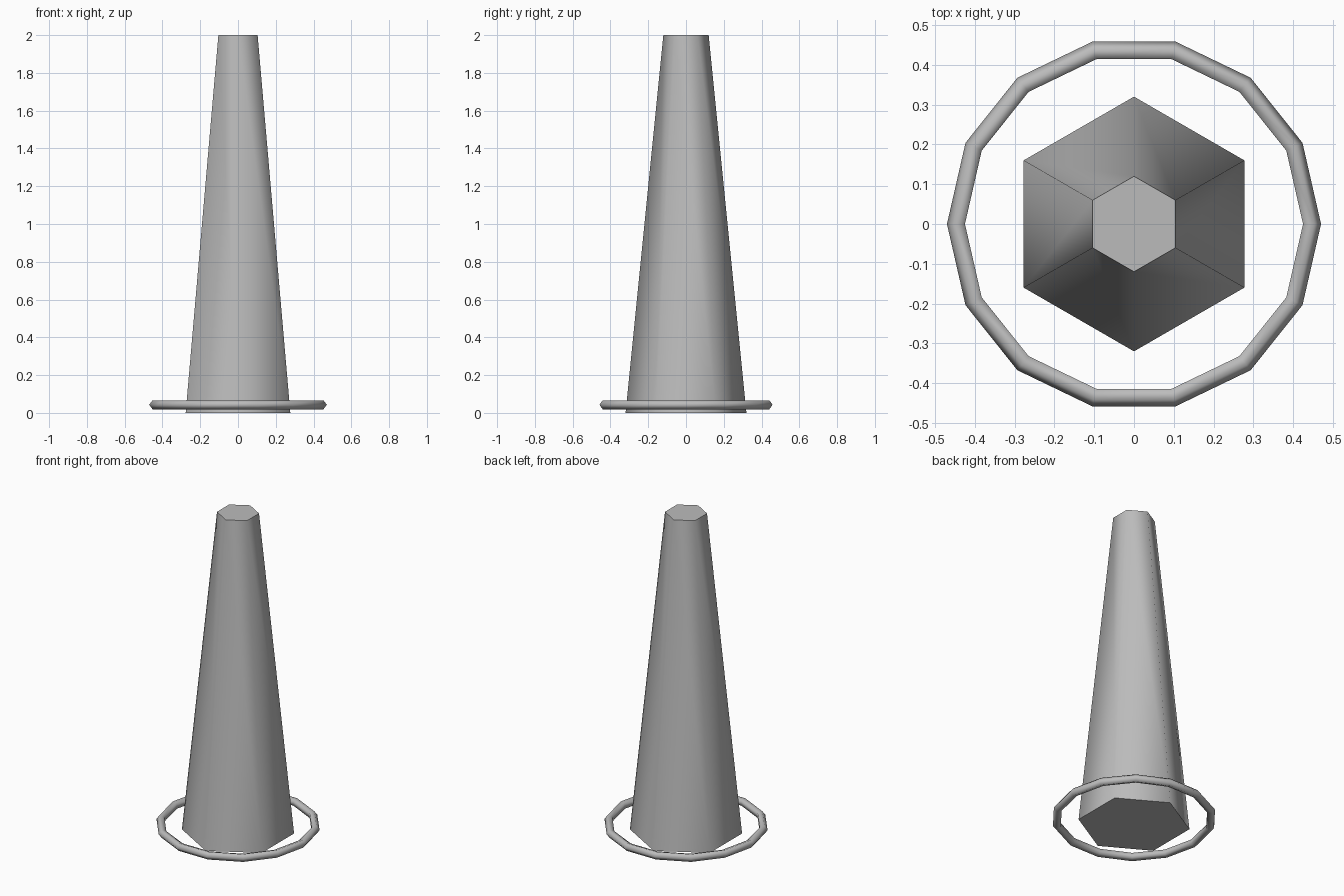
import bpy
import math

if "Cube" in bpy.data.objects:
    bpy.data.objects.remove(bpy.data.objects["Cube"])

grey = bpy.data.materials.new("plain grey")
grey.diffuse_color = (0.5, 0.5, 0.5, 1.0)
grey.use_nodes = True
grey.node_tree.nodes["Principled BSDF"].inputs["Base Color"].default_value = grey.diffuse_color


def finish(name, angle):
    obj = bpy.context.object
    obj.name = name
    obj.data.materials.append(grey)
    bpy.ops.object.shade_smooth_by_angle(angle=math.radians(angle))
    return obj


# Tapered six-sided column, smooth round the sides with sharp flat caps
bpy.ops.mesh.primitive_cone_add(vertices=6, radius1=0.32, radius2=0.12,
                                depth=2.0, location=(0, 0, 1.0))
finish("tapered_column", 75)

# Thin loose ring around the foot: 14 segments, five-sided section
bpy.ops.mesh.primitive_torus_add(major_segments=14, minor_segments=5,
                                 major_radius=0.445, minor_radius=0.025,
                                 location=(0, 0, 0.043))
finish("base_ring", 80)
